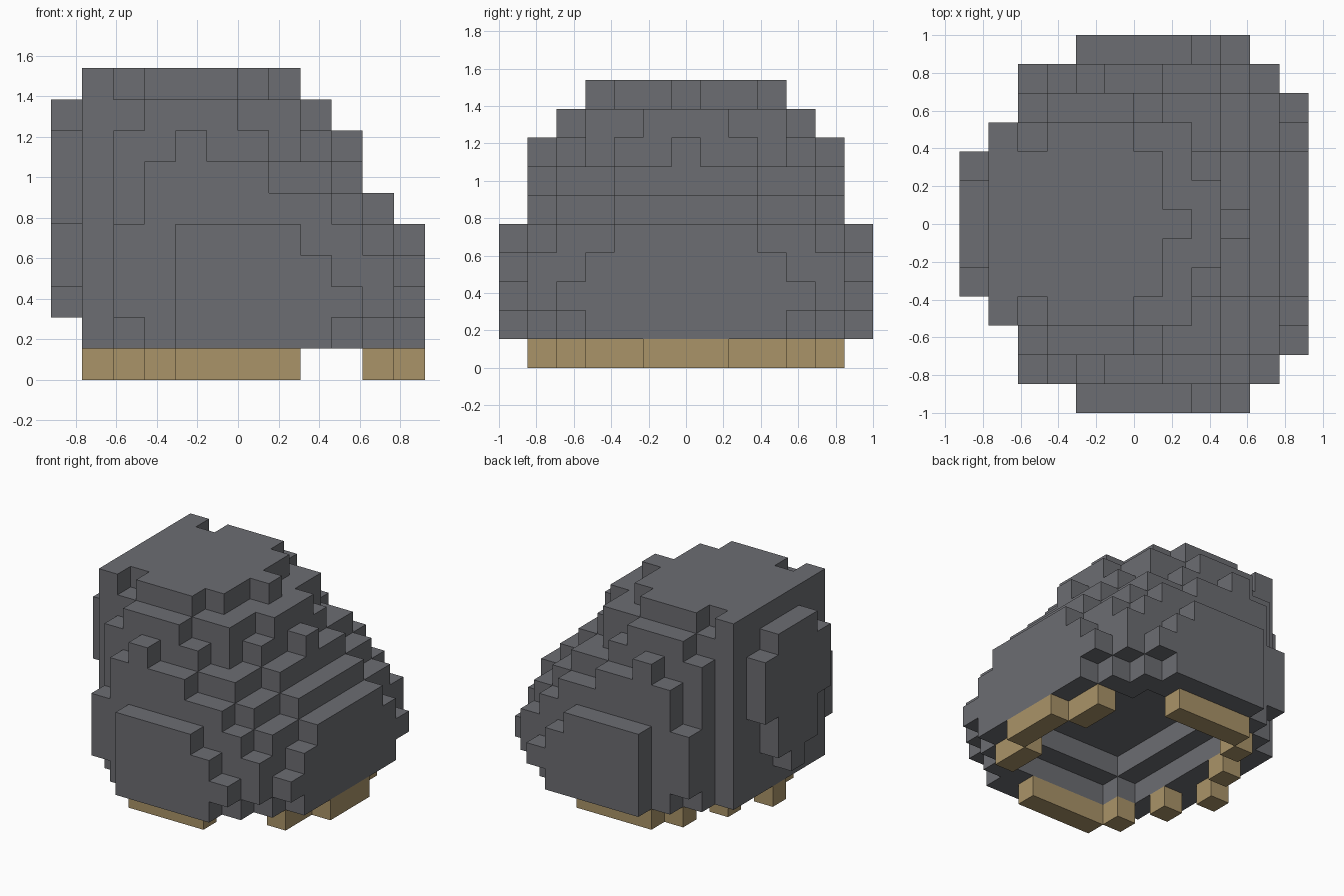
import bpy, bmesh
from mathutils import Vector

if "Cube" in bpy.data.objects:
    bpy.data.objects.remove(bpy.data.objects["Cube"])

V = 2 / 13                      # voxel size
NX, NY = 12, 13

# Half-profile of each layer above the feet: for every x column, the first
# filled y cell (the layer is mirrored in y); '.' is an empty column.
LAYERS = [".32100000123",
          "631100000012",
          "531100000113",
          "531100001124",
          "43211111124.",
          "4321111224..",
          "4322122346..",
          "533222335...",
          ".3433346...."]

DIRS = [(1, 0, 0), (-1, 0, 0), (0, 1, 0), (0, -1, 0), (0, 0, 1), (0, 0, -1)]


def material(name, rgb):
    m = bpy.data.materials.new(name)
    m.diffuse_color = (*rgb, 1)
    m.use_nodes = True
    m.node_tree.nodes["Principled BSDF"].inputs["Base Color"].default_value = m.diffuse_color
    return m


def step(c, d):
    return (c[0] + d[0], c[1] + d[1], c[2] + d[2])


def inset(cells, times):
    """Shrink a set of cells sideways."""
    for _ in range(times):
        cells = {c for c in cells if all(step(c, d) in cells for d in DIRS[:4])}
    return cells


def voxel_object(name, cells, mat):
    """Make a blocky mesh from the exposed faces of a cell set."""
    bm = bmesh.new()
    for c in sorted(cells):
        centre = Vector(((c[0] + .5 - NX / 2) * V, (c[1] + .5 - NY / 2) * V, (c[2] + .5) * V))
        for d in DIRS:
            if step(c, d) in cells:
                continue
            n = Vector(d)
            u = Vector((d[1], d[2], d[0]))
            w = n.cross(u)
            corners = [(1, 1), (-1, 1), (-1, -1), (1, -1)]
            bm.faces.new([bm.verts.new(centre + (n + u * a + w * b) * V / 2)
                          for a, b in corners])
    bmesh.ops.remove_doubles(bm, verts=bm.verts, dist=V / 100)
    me = bpy.data.meshes.new(name)
    bm.to_mesh(me)
    bm.free()
    me.materials.append(mat)
    ob = bpy.data.objects.new(name, me)
    bpy.context.collection.objects.link(ob)
    return ob


grey = material("slate grey", (0.15, 0.153, 0.168))
tan = material("tan", (0.40, 0.295, 0.14))

# Domed shell with a stepped hollow underneath
dome = {(i, j, k)
        for k, row in enumerate(LAYERS, 1)
        for i, ch in enumerate(row) if ch != "."
        for j in range(int(ch), NY - int(ch))}
floor = {c for c in dome if c[2] == 1}
cavity = inset(floor, 2) | {(i, j, 2) for i, j, _ in inset(floor, 3)}
voxel_object("stone_shell", dome - cavity, grey)

# Broken ring of feet, mirrored in y
half = [(i, 1) for i in range(4, 8)] + [(3, 2), (2, 4), (1, 6), (10, 3), (10, 4), (11, 5), (11, 6)]
feet = {(i, y, 0) for i, j in half for y in (j, NY - 1 - j)}
voxel_object("base_feet", feet, tan)
